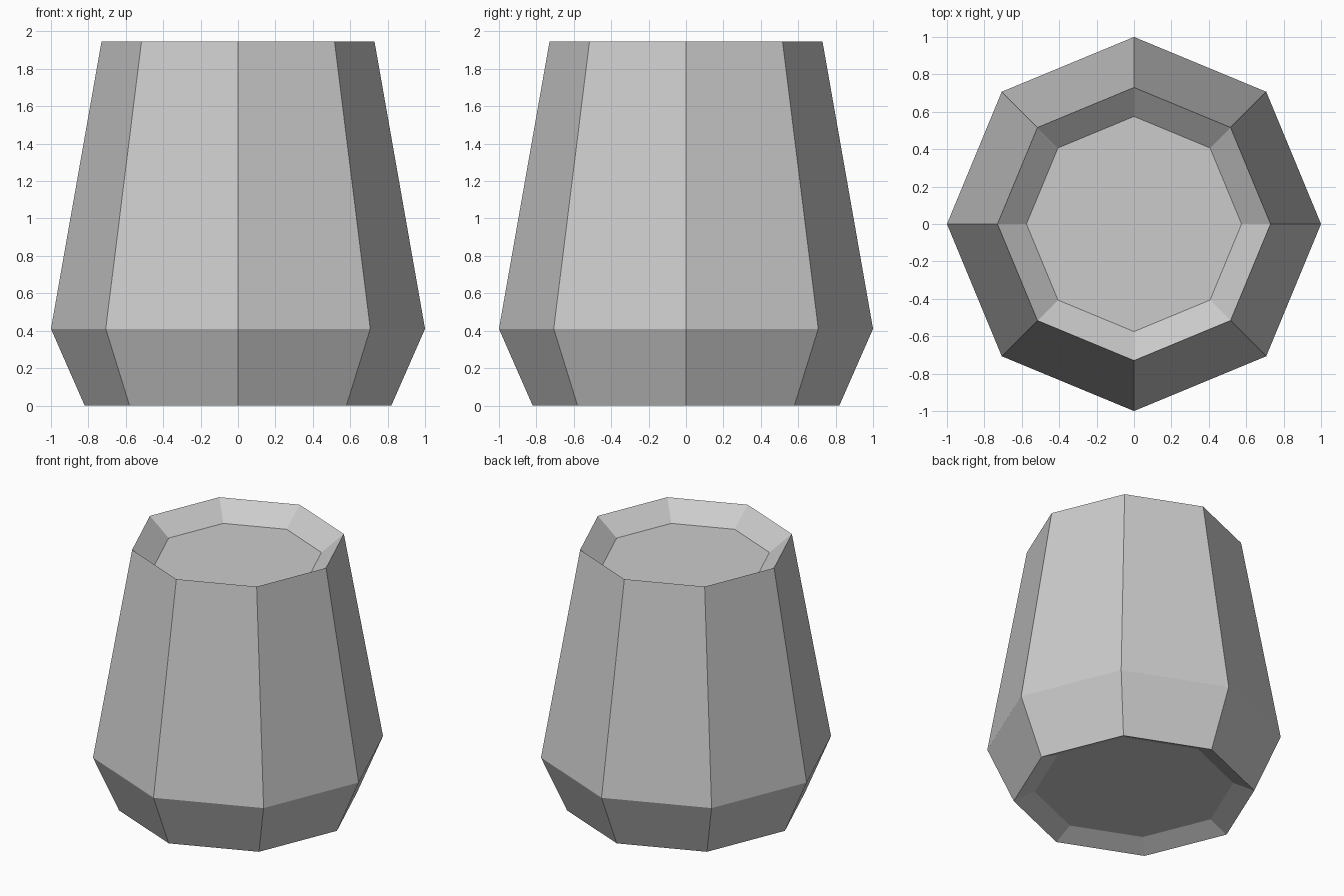
import bpy, bmesh, math

if "Cube" in bpy.data.objects:
    bpy.data.objects.remove(bpy.data.objects["Cube"])

SIDES = 8
# (radius, height) from the underside recess, up the outside, to the top recess
PROFILE = [(0.677, 0.066), (0.82, 0.0), (1.0, 0.41), (0.73, 1.945), (0.575, 1.82)]

grey = bpy.data.materials.new("plain grey")
grey.diffuse_color = (0.6, 0.6, 0.6, 1)
grey.use_nodes = True
grey.node_tree.nodes["Principled BSDF"].inputs["Base Color"].default_value = grey.diffuse_color

bm = bmesh.new()
rings = [[bm.verts.new((r * math.cos(math.tau * i / SIDES),
                        r * math.sin(math.tau * i / SIDES), z))
          for i in range(SIDES)] for r, z in PROFILE]

# Faceted walls and bevelled recess rims
for low, high in zip(rings, rings[1:]):
    for i in range(SIDES):
        j = (i + 1) % SIDES
        bm.faces.new((low[i], low[j], high[j], high[i]))

# Recessed base and top panels
bm.faces.new(rings[0][::-1])
bm.faces.new(rings[-1])
bmesh.ops.recalc_face_normals(bm, faces=bm.faces)

mesh = bpy.data.meshes.new("octagonal_body")
bm.to_mesh(mesh)
bm.free()
mesh.materials.append(grey)
body = bpy.data.objects.new("octagonal_body", mesh)
bpy.context.collection.objects.link(body)
